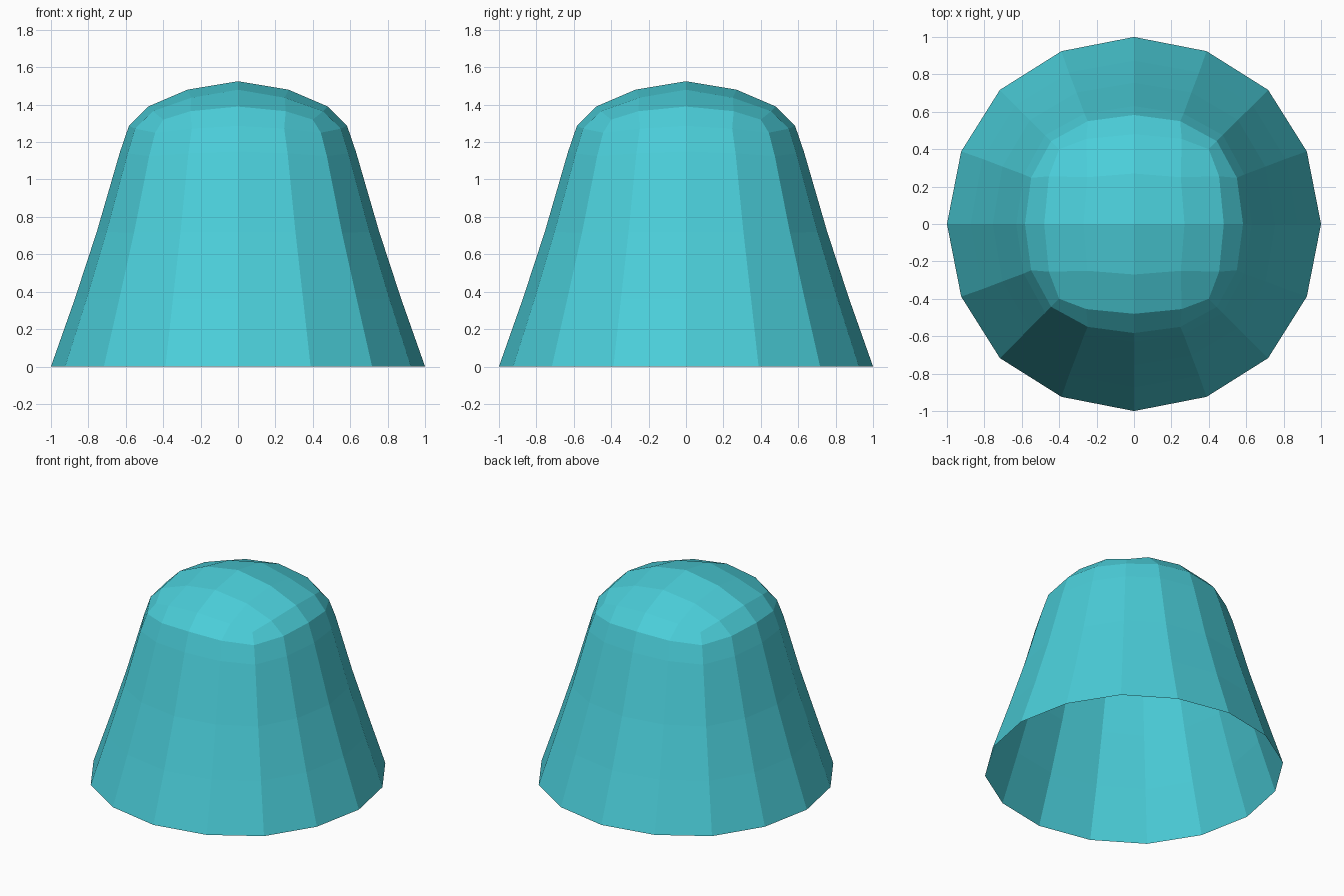
import bpy, bmesh

if "Cube" in bpy.data.objects:
    bpy.data.objects.remove(bpy.data.objects["Cube"])

# Dome grid: (|i|, |j|) sorted -> (larger coord, smaller coord, z)
DOME = {(0, 0): (0, 0, 1.525), (1, 0): (0.27, 0, 1.48), (1, 1): (0.25, 0.25, 1.437),
        (2, 0): (0.48, 0, 1.39), (2, 1): (0.455, 0.255, 1.365), (2, 2): (0.40, 0.40, 1.32)}

# Wall rings, one octant each: side middle, quarter point, corner
WALL = [
    [(0.583, 0, 1.287), (0.55, 0.247, 1.272), (0.443, 0.443, 1.25)],
    [(0.63, 0, 1.15), (0.59, 0.265, 1.14), (0.475, 0.475, 1.125)],
    [(0.755, 0, 0.72), (0.703, 0.307, 0.72), (0.556, 0.556, 0.715)],
    [(0.873, 0, 0.36), (0.81, 0.348, 0.36), (0.635, 0.635, 0.36)],
    [(1, 0, 0), (0.924, 0.388, 0), (0.717, 0.717, 0)],
]


def place(i, j, table):
    """Spread an octant point to grid position (i, j) by symmetry."""
    a, b = abs(i), abs(j)
    big, small, z = table[(max(a, b), min(a, b))]
    x, y = (big, small) if a >= b else (small, big)
    return (x if i >= 0 else -x, y if j >= 0 else -y, z)


bm = bmesh.new()

# Domed top
grid = {(i, j): bm.verts.new(place(i, j, DOME))
        for i in range(-2, 3) for j in range(-2, 3)}
for i in range(-2, 2):
    for j in range(-2, 2):
        bm.faces.new([grid[i, j], grid[i + 1, j], grid[i + 1, j + 1], grid[i, j + 1]])

# Flared wall, open at the bottom
border = ([(2, j) for j in range(-2, 2)] + [(i, 2) for i in range(2, -2, -1)]
          + [(-2, j) for j in range(2, -2, -1)] + [(i, -2) for i in range(-2, 2)])
upper = [grid[p] for p in border]
for octant in WALL:
    table = {(2, k): p for k, p in enumerate(octant)}
    lower = [bm.verts.new(place(i, j, table)) for i, j in border]
    for k in range(16):
        n = (k + 1) % 16
        bm.faces.new([upper[k], lower[k], lower[n], upper[n]])
    upper = lower

bmesh.ops.recalc_face_normals(bm, faces=bm.faces)
mesh = bpy.data.meshes.new("bell_shell")
bm.to_mesh(mesh)
bm.free()
shell = bpy.data.objects.new("bell_shell", mesh)
bpy.context.collection.objects.link(shell)

mat = bpy.data.materials.new("turquoise")
mat.diffuse_color = (0.07, 0.62, 0.70, 1)
mat.use_nodes = True
mat.node_tree.nodes["Principled BSDF"].inputs["Base Color"].default_value = mat.diffuse_color
mesh.materials.append(mat)
